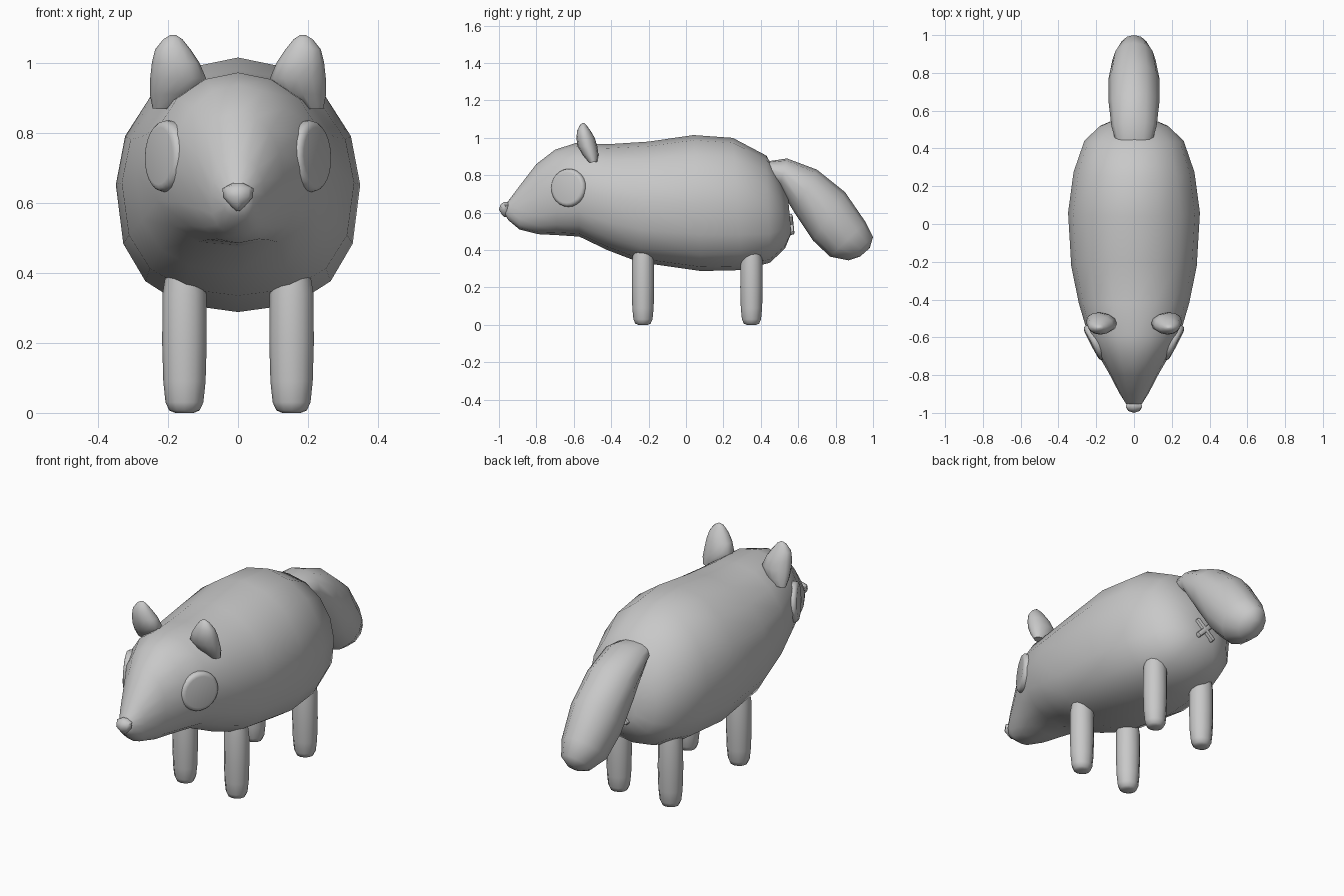
import bpy, bmesh, math
from mathutils import Matrix, Vector

if "Cube" in bpy.data.objects:
    bpy.data.objects.remove(bpy.data.objects["Cube"])

grey = bpy.data.materials.new("plain grey")
grey.diffuse_color = (0.58, 0.58, 0.58, 1)
grey.use_nodes = True
grey.node_tree.nodes["Principled BSDF"].inputs["Base Color"].default_value = grey.diffuse_color


def finish(name, bm, angle=50):
    bmesh.ops.recalc_face_normals(bm, faces=bm.faces)
    me = bpy.data.meshes.new(name)
    bm.to_mesh(me)
    bm.free()
    me.materials.append(grey)
    ob = bpy.data.objects.new(name, me)
    bpy.context.collection.objects.link(ob)
    bpy.ops.object.select_all(action='DESELECT')
    ob.select_set(True)
    bpy.context.view_layer.objects.active = ob
    bpy.ops.object.shade_smooth_by_angle(angle=math.radians(angle))
    return ob


def loft(name, rings, sides, angle=50, fullness=2.0):
    """Skin rings given as (y1, z1, y2, z2, half width, x centre).
    A fullness above 2 squares off the half towards point 2."""
    bm = bmesh.new()
    rows = []
    for y1, z1, y2, z2, w, x in rings:
        c = Vector((x, (y1 + y2) / 2, (z1 + z2) / 2))
        h = Vector((0, (y1 - y2) / 2, (z1 - z2) / 2))
        row = []
        for i in range(sides):
            t = math.tau * i / sides
            u, v = math.cos(t), math.sin(t)
            if u < -1e-6:
                u = -abs(u) ** (2 / fullness)
                v = math.copysign(abs(v) ** (2 / fullness), v) if abs(v) > 1e-6 else 0
            row.append(bm.verts.new(c + h * u + Vector((w * v, 0, 0))))
        rows.append(row)
    for a, b in zip(rows, rows[1:]):
        for i in range(sides):
            j = (i + 1) % sides
            bm.faces.new((a[i], a[j], b[j], b[i]))
    bm.faces.new(rows[0])
    bm.faces.new(rows[-1])
    return finish(name, bm, angle)


# body and head in one skin, snout to rump, fuller underneath
loft("body", [
    (-.97, .635, -.97, .595, .025, 0),
    (-.945, .67, -.95, .56, .045, 0),
    (-.90, .73, -.89, .51, .078, 0),
    (-.80, .86, -.79, .485, .13, 0),
    (-.70, .937, -.69, .48, .188, 0),
    (-.59, .972, -.57, .472, .245, 0),
    (-.42, .966, -.42, .40, .292, 0),
    (-.20, .98, -.25, .335, .332, 0),
    (.04, 1.015, .08, .288, .349, 0),
    (.25, 1.0, .30, .293, .32, 0),
    (.43, .905, .45, .333, .263, 0),
    (.50, .78, .53, .41, .185, 0),
    (.545, .69, .563, .49, .095, 0)], 16, 60, 2.5)

# bushy drooping tail
loft("tail", [
    (.44, .875, .42, .80, .095, 0),
    (.54, .89, .50, .73, .12, 0),
    (.70, .83, .58, .60, .134, 0),
    (.85, .71, .68, .45, .136, 0),
    (.96, .55, .77, .365, .115, 0),
    (1.0, .47, .87, .345, .075, 0),
    (.982, .41, .93, .365, .03, 0)], 12, 60)

# nose, broad on top and pointed below
loft("nose", [
    (-.975, .657, -.94, .657, .014, 0),
    (-.992, .642, -.935, .642, .044, 0),
    (-1.0, .617, -.935, .617, .043, 0),
    (-.985, .59, -.94, .59, .02, 0),
    (-.972, .576, -.95, .576, .004, 0)], 8)

for s, side in ((-1, "left"), (1, "right")):
    # ears, stacked rings, lower on the outside of the head
    loft(side + "_ear", [
        (-.518, .868, -.475, .872, .032, s * .212),
        (-.553, .91, -.468, .91, .066, s * .186),
        (-.580, .955, -.474, .955, .080, s * .171),
        (-.586, 1.0, -.488, 1.0, .068, s * .178),
        (-.582, 1.04, -.508, 1.035, .051, s * .186),
        (-.566, 1.07, -.530, 1.065, .027, s * .186),
        (-.553, 1.08, -.545, 1.08, .007, s * .185)], 12)

    # shallow round eye discs lying on the cheeks
    bm = bmesh.new()
    bmesh.ops.create_cone(bm, segments=24, cap_ends=True, radius1=.102, radius2=.102, depth=.04)
    top = [e for e in bm.edges if all(v.co.z > 0 for v in e.verts)]
    bmesh.ops.bevel(bm, geom=top, offset=.02, segments=3, affect='EDGES', profile=.5)
    normal = Vector((s * .88, -.46, .04))
    rot = normal.to_track_quat('Z', 'Y').to_matrix().to_4x4()
    bm.transform(Matrix.Translation((s * .208, -.628, .733)) @ rot)
    finish(side + "_eye", bm, 35)

    # legs with rounded feet
    for y, end in ((-.23, "front"), (.35, "back")):
        loft(side + "_" + end + "_leg",
             [(y + r, z, y - r, z, r * 1.06, s * .153)
              for r, z in ((.025, 0), (.041, .007), (.051, .03), (.057, .09),
                           (.060, .20), (.059, .34), (.05, .40))], 12)

    # crossed bars under the tail
    bm = bmesh.new()
    bmesh.ops.create_cube(bm, size=1)
    bm.transform(Matrix.Diagonal((.028, .034, .14, 1)))
    bmesh.ops.bevel(bm, geom=bm.edges[:], offset=.009, segments=2, affect='EDGES', profile=.5)
    bm.transform(Matrix.Translation((0, .558, .537)) @ Matrix.Rotation(math.radians(6), 4, 'X')
                 @ Matrix.Rotation(s * math.radians(45), 4, 'Y'))
    finish(side + "_cross_bar", bm, 40)
